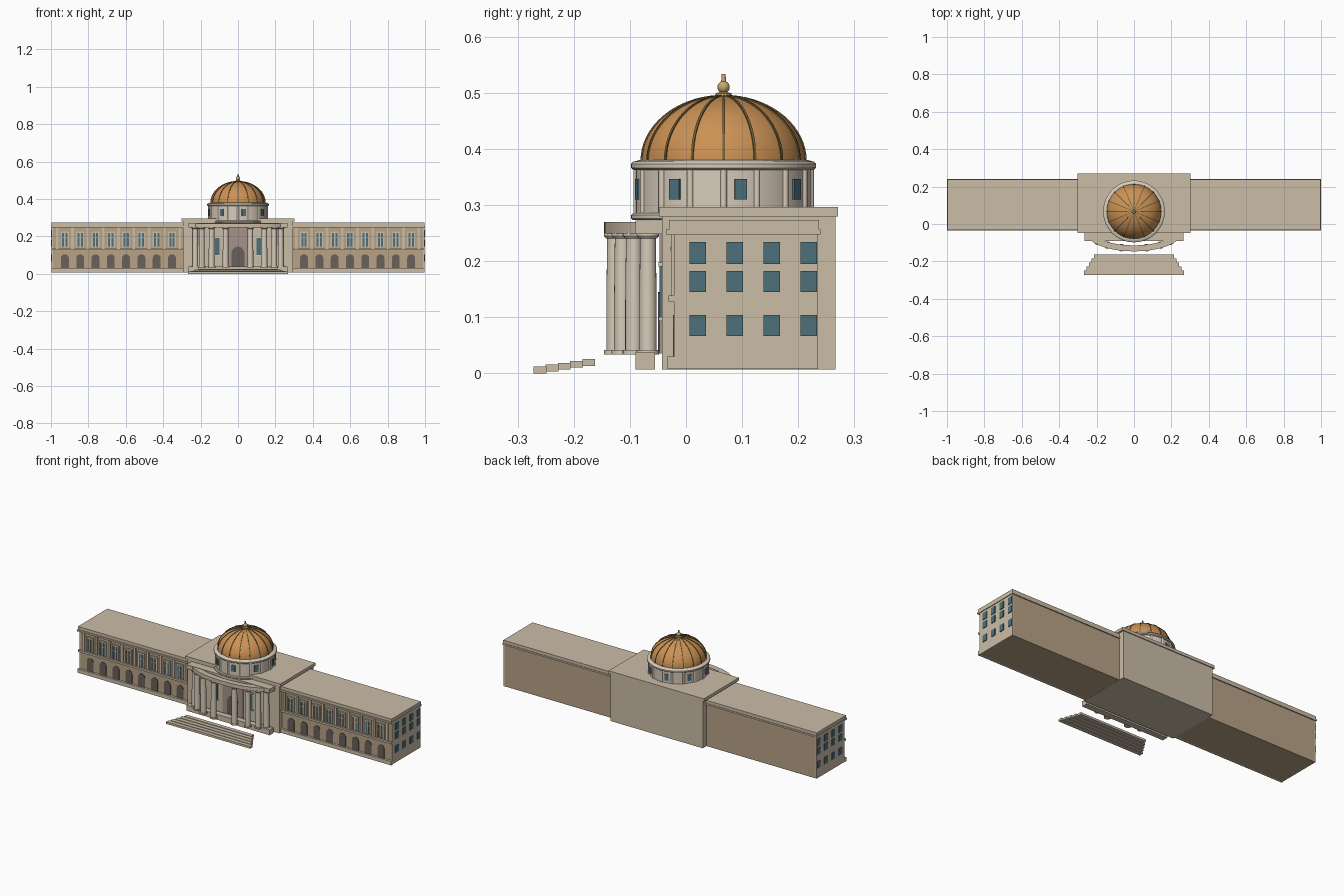
import bpy, bmesh, math
from mathutils import Matrix, Vector

if "Cube" in bpy.data.objects:
    bpy.data.objects.remove(bpy.data.objects["Cube"])

def mat(name, r, g, b):
    m = bpy.data.materials.new(name)
    m.diffuse_color = (r, g, b, 1)
    m.use_nodes = True
    m.node_tree.nodes["Principled BSDF"].inputs["Base Color"].default_value = m.diffuse_color
    return m

CREAM = mat("cream_stone", .60, .51, .39)
PALE = mat("pale_stone", .68, .60, .49)
TAN = mat("tan_stone", .48, .365, .235)
GLASS = mat("teal_glass", .075, .165, .20)
DARK = mat("dark_opening", .14, .115, .10)
PINK = mat("rose_panel", .38, .29, .25)
COPPER = mat("copper_dome", .60, .285, .09)
RIB = mat("olive_rib", .16, .12, .045)
GOLD = mat("gold", .55, .41, .16)

def finish(name, bm, m, smooth=False):
    bmesh.ops.recalc_face_normals(bm, faces=bm.faces)
    me = bpy.data.meshes.new(name)
    bm.to_mesh(me)
    bm.free()
    me.materials.append(m)
    o = bpy.data.objects.new(name, me)
    bpy.context.collection.objects.link(o)
    if smooth:
        bpy.ops.object.select_all(action='DESELECT')
        o.select_set(True)
        bpy.context.view_layer.objects.active = o
        bpy.ops.object.shade_smooth_by_angle(angle=math.radians(35))
    return o

def boxes(name, m, items):
    """Each item is (x0, x1, y0, y1, z0, z1)."""
    bm = bmesh.new()
    for x0, x1, y0, y1, z0, z1 in items:
        M = Matrix.Translation(((x0+x1)/2, (y0+y1)/2, (z0+z1)/2)) @ Matrix.Diagonal((x1-x0, y1-y0, z1-z0, 1))
        bmesh.ops.create_cube(bm, size=1, matrix=M)
    return finish(name, bm, m)

def lathe(name, m, profile, centres, n=32):
    """Closed turned shape from (radius, z) points, repeated at centres."""
    bm = bmesh.new()
    for cx, cy in centres:
        rings = [[bm.verts.new((cx + r*math.cos(2*math.pi*i/n), cy + r*math.sin(2*math.pi*i/n), z))
                  for i in range(n)] for r, z in profile]
        for a, b in zip(rings, rings[1:]):
            for i in range(n):
                bm.faces.new((a[i], a[(i+1) % n], b[(i+1) % n], b[i]))
        bm.faces.new(rings[0])
        bm.faces.new(rings[-1])
    return finish(name, bm, m, True)

def arches(name, m, xs, half, z0, z1, y0, y1):
    """Round-headed plates facing the front."""
    bm = bmesh.new()
    for x in xs:
        pts = [(x-half, z0), (x+half, z0)]
        pts += [(x + half*math.cos(math.pi*i/12), z1-half + half*math.sin(math.pi*i/12)) for i in range(13)]
        f = bm.faces.new([bm.verts.new((px, y0, pz)) for px, pz in pts])
        r = bmesh.ops.extrude_face_region(bm, geom=[f])
        bmesh.ops.translate(bm, vec=(0, y1-y0, 0), verts=[v for v in r['geom'] if isinstance(v, bmesh.types.BMVert)])
    return finish(name, bm, m)

def both(items):
    return items + [(-b, -a, c, d, e, f) for a, b, c, d, e, f in items]

# Wings: tan body, cream ends, plinth, string course, cornice and roof
boxes("wing_body", TAN, both([(.28, .99, -.02, .234, .008, .255)]))
boxes("wing_end_wall", CREAM, both([(.988, .996, -.021, .235, .008, .255)]))
boxes("wing_plinth", CREAM, both([(.29, .998, -.033, -.018, .008, .03)]))
boxes("wing_string_course", CREAM, both([(.29, .998, -.031, -.018, .128, .139)]))
boxes("wing_roof", CREAM, both([(.29, .998, -.030, .237, .25, .273)]))
boxes("wing_cornice", CREAM, both([(.29, 1.0, -.036, .24, .247, .256)]))

# Bays: ground arches, paired windows, frames and pilasters
bays = [.353 + .0818*i for i in range(8)]
arches("ground_arch", DARK, bays + [-x for x in bays], .021, .03, .104, -.023, -.018)
panes, frames, pilasters = [], [], []
for x in bays:
    panes.append((x-.017, x+.017, -.023, -.018, .145, .22))
    for dx in (-.018, 0, .018):
        frames.append((x+dx-.0035, x+dx+.0035, -.027, -.018, .141, .222))
    frames.append((x-.022, x+.022, -.028, -.018, .218, .226))
    frames.append((x-.018, x+.018, -.026, -.018, .19, .194))
for i in range(9):
    x = .312 + .0818*i
    pilasters.append((x-.007, x+.007, -.027, -.018, .139, .25))
boxes("upper_window", GLASS, both(panes))
boxes("window_frame", CREAM, both(frames))
boxes("wing_pilaster", CREAM, both(pilasters))

# End windows, three rows of four
boxes("end_window", GLASS, both([(.994, 1.0, y-.0145, y+.0145, a, b) for y in (.021, .087, .153, .219)
                                 for a, b in ((.066, .104), (.145, .182), (.195, .234))]))

# Central block and roof slab
boxes("central_block", CREAM, [(-.293, .293, -.043, .266, .007, .281)])
boxes("central_roof", CREAM, [(-.303, .303, -.048, .271, .279, .296)])

# Entrance wall
boxes("entrance_panel", PINK, [(-.066, .066, -.047, -.042, .035, .25)])
arches("entrance_door", DARK, [0], .034, .035, .145, -.050, -.045)
boxes("entrance_window", GLASS, both([(.098, .124, -.047, -.042, .10, .19)]))
boxes("entrance_window_frame", PALE, both([(.094, .128, -.049, -.042, .19, .197), (.094, .128, -.049, -.042, .093, .10)]))

# Portico: straight plinth and beam, curved entablature, columns
boxes("portico_plinth", CREAM, [(-.265, .265, -.09, -.055, .007, .038)])
boxes("portico_beam", CREAM, [(-.265, .265, -.09, -.043, .248, .272)])

def bow(t, off=0):
    p = Vector((.24*math.sin(t), -.04 - .09*math.cos(t)))
    nrm = Vector((.09*math.sin(t), -.24*math.cos(t))).normalized()
    return p + nrm*off

def bow_band(name, m, off, z0, z1, n=40):
    bm = bmesh.new()
    rows = []
    for i in range(n+1):
        t = math.radians(-80 + 160*i/n)
        a, b = bow(t, off), bow(t, -off)
        rows.append([bm.verts.new((p.x, p.y, z)) for p, z in ((a, z0), (a, z1), (b, z1), (b, z0))])
    for r, s in zip(rows, rows[1:]):
        for k in range(4):
            bm.faces.new((r[k], r[(k+1) % 4], s[(k+1) % 4], s[k]))
    bm.faces.new(rows[0])
    bm.faces.new(rows[-1])
    return finish(name, bm, m, True)

bow_band("portico_entablature", CREAM, .016, .248, .270)
spots = [tuple(bow(math.radians(s*a))) for a in (16, 36, 54, 72) for s in (-1, 1)]
lathe("column", PALE, [(.0155, .04), (.0155, .12), (.014, .245)], spots, 20)
lathe("column_base", PALE, [(.02, .033), (.02, .041)], spots, 20)
lathe("column_capital", PALE, [(.016, .240), (.02, .245), (.02, .250)], spots, 20)

# Front steps: five thin overlapping treads, narrowing upward
boxes("front_steps", CREAM, [(-.267+.0133*i, .267-.0133*i, -.272+.0218*i, -.249+.0218*i, .0033*i, .012+.0033*i)
                             for i in range(5)])

# Drum with rings, half-round pilasters and narrow windows
C = (0, .067)
lathe("drum", PALE, [(.156, .274), (.156, .37)], [C], 64)
lathe("drum_lower_ring", PALE, [(.162, .273), (.165, .276), (.165, .282), (.161, .286)], [C], 64)
lathe("drum_upper_ring", PALE, [(.160, .362), (.165, .366), (.165, .373), (.161, .377), (.15, .380)], [C], 64)
lathe("drum_pilaster", PALE, [(.006, .284), (.006, .364)],
      [(.155*math.cos(math.pi*k/8), C[1] + .155*math.sin(math.pi*k/8)) for k in range(16)], 12)
bm = bmesh.new()
for k in range(8):
    M = (Matrix.Translation((0, C[1], .328)) @ Matrix.Rotation(math.radians(11.25 + 45*k), 4, 'Z')
         @ Matrix.Translation((.156, 0, 0)) @ Matrix.Diagonal((.006, .022, .036, 1)))
    bmesh.ops.create_cube(bm, size=1, matrix=M)
finish("drum_window", bm, GLASS)

# Dome, ribs and finial
R, H, Z = .146, .116, .378
lathe("dome", COPPER, [(R*math.cos(math.pi/2*i/16), Z + H*math.sin(math.pi/2*i/16)) for i in range(16)]
      + [(.003, Z+H)], [C], 64)
bm = bmesh.new()
for k in range(16):
    spin = Matrix.Rotation(math.pi*k/8, 3, 'Z')
    rows = []
    for i in range(17):
        a = math.radians(85)*i/16
        w = .0022 if i < 14 else .0014
        rows.append([bm.verts.new(spin @ Vector(((R+d)*math.cos(a), s*w, Z + (H+d)*math.sin(a))) + Vector((0, C[1], 0)))
                     for d, s in ((-.002, -1), (.0022, -1), (.0022, 1), (-.002, 1))])
    for r, s in zip(rows, rows[1:]):
        for j in range(4):
            bm.faces.new((r[j], r[(j+1) % 4], s[(j+1) % 4], s[j]))
finish("dome_rib", bm, RIB)
lathe("finial_base", GOLD, [(.014, .491), (.014, .499), (.007, .501)], [C], 24)
lathe("finial_ball", GOLD, [(max(.001, .011*math.sin(math.pi*i/10)), .51 - .011*math.cos(math.pi*i/10))
                            for i in range(11)], [C], 24)
lathe("finial_spike", GOLD, [(.0045, .517), (.0035, .533)], [C], 12)
